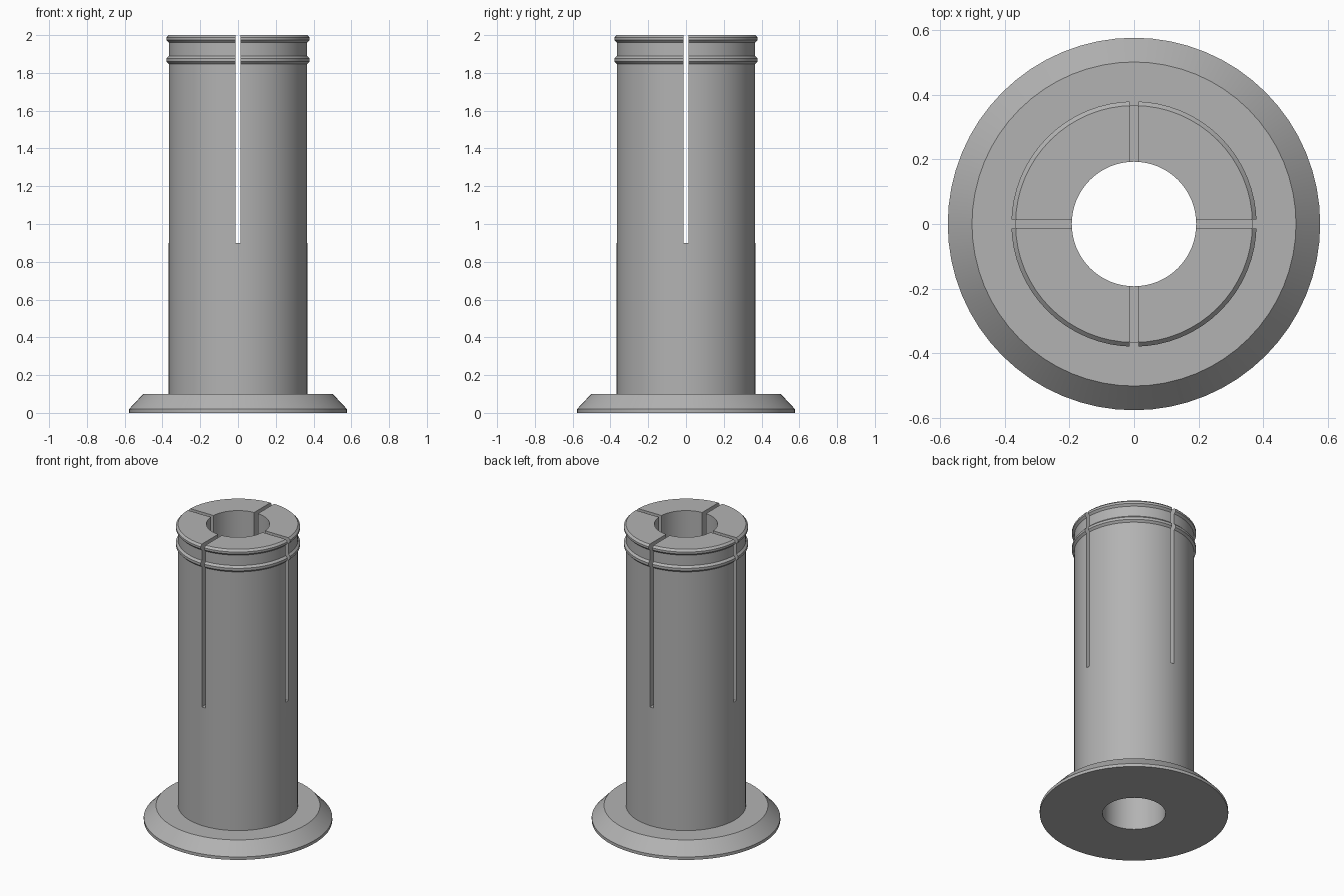
import bpy
import bmesh
import math
from mathutils import Matrix, Vector

SEGMENTS = 64
BORE, BODY, RIDGE = 0.193, 0.367, 0.38
SLOT_WIDTH, SLOT_FLOOR, TOP = 0.028, 0.9, 2.0

default = bpy.data.objects.get("Cube")
if default:
    bpy.data.objects.remove(default, do_unlink=True)

grey = bpy.data.materials.new("plain grey")
grey.use_nodes = True
colour = (0.45, 0.45, 0.45, 1)
grey.diffuse_color = colour
grey.node_tree.nodes["Principled BSDF"].inputs["Base Color"].default_value = colour


def add_object(name, bm):
    mesh = bpy.data.meshes.new(name)
    bmesh.ops.recalc_face_normals(bm, faces=bm.faces)
    bm.to_mesh(mesh)
    bm.free()
    obj = bpy.data.objects.new(name, mesh)
    bpy.context.collection.objects.link(obj)
    obj.data.materials.append(grey)
    return obj


def lathe(name, profile):
    """Spin a closed (radius, height) profile about z."""
    bm = bmesh.new()
    verts = [bm.verts.new((r, 0, z)) for r, z in profile]
    edges = [bm.edges.new((v, verts[(i + 1) % len(verts)])) for i, v in enumerate(verts)]
    bmesh.ops.spin(bm, geom=verts + edges, cent=(0, 0, 0), axis=(0, 0, 1),
                   angle=math.tau, steps=SEGMENTS, use_merge=True)
    bmesh.ops.remove_doubles(bm, verts=bm.verts, dist=1e-5)
    return add_object(name, bm)


def ridge(low, high):
    """Raised ring with bevelled edges."""
    bevel = 0.013
    return [(BODY, low), (RIDGE, low + bevel), (RIDGE, high - bevel), (BODY, high)]


# Flanged sleeve: bevelled foot, straight tube, two snap ridges, open bore
profile = [(BORE, 0), (0.577, 0), (0.577, 0.02), (0.502, 0.1), (BODY, 0.1)]
profile += ridge(1.847, 1.89) + ridge(1.96, TOP) + [(BORE, TOP)]
sleeve = lathe("slotted_sleeve", profile)

# Crossed slots divide the upper half into four fingers
for i in range(2):
    bm = bmesh.new()
    bmesh.ops.create_cube(bm, size=1)
    height = TOP - SLOT_FLOOR + 0.1
    bmesh.ops.scale(bm, vec=Vector((SLOT_WIDTH, 1, height)), verts=bm.verts)
    bmesh.ops.translate(bm, vec=Vector((0, 0, SLOT_FLOOR + height / 2)), verts=bm.verts)
    bmesh.ops.rotate(bm, matrix=Matrix.Rotation(i * math.pi / 2, 3, "Z"), verts=bm.verts)
    cutter = add_object("slot_cutter", bm)
    cutter.hide_render = True
    cut = sleeve.modifiers.new("slot", "BOOLEAN")
    cut.operation, cut.solver, cut.object = "DIFFERENCE", "EXACT", cutter
    bpy.context.view_layer.objects.active = sleeve
    bpy.ops.object.modifier_apply(modifier=cut.name)
    bpy.data.objects.remove(cutter, do_unlink=True)

# Smooth curved walls, sharp rims
bpy.ops.object.select_all(action="DESELECT")
sleeve.select_set(True)
bpy.context.view_layer.objects.active = sleeve
bpy.ops.object.shade_smooth_by_angle(angle=math.radians(30))
